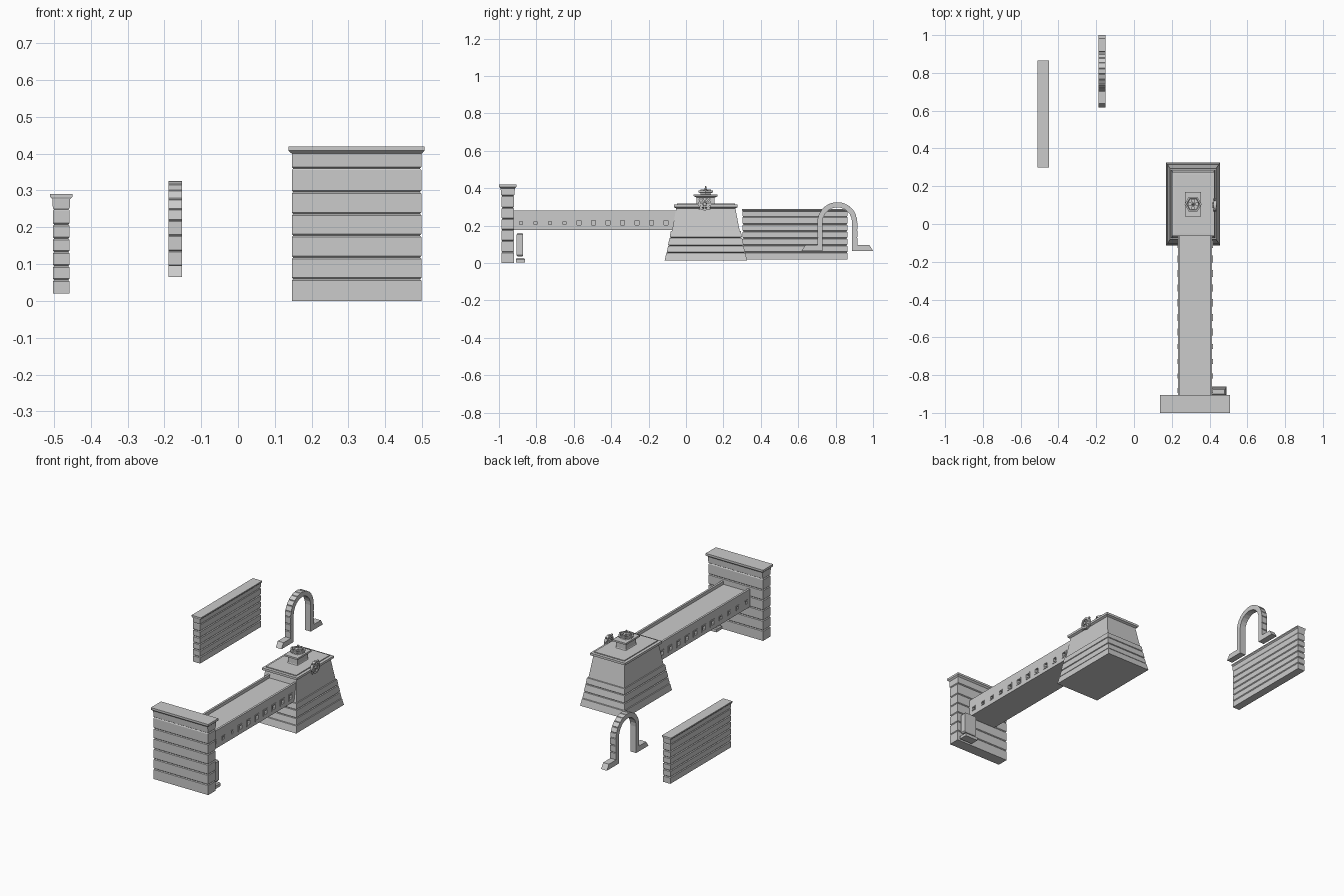
import bpy, bmesh, math
from mathutils import Matrix, Vector

if "Cube" in bpy.data.objects:
    bpy.data.objects.remove(bpy.data.objects["Cube"])


def finish(bm, name):
    bmesh.ops.recalc_face_normals(bm, faces=bm.faces)
    me = bpy.data.meshes.new(name)
    bm.to_mesh(me)
    bm.free()
    ob = bpy.data.objects.new(name, me)
    bpy.context.collection.objects.link(ob)
    return ob


def add_box(bm, x0, x1, y0, y1, z0, z1):
    m = Matrix.Translation(((x0 + x1) / 2, (y0 + y1) / 2, (z0 + z1) / 2))
    bmesh.ops.create_cube(bm, size=1, matrix=m @ Matrix.Diagonal((x1 - x0, y1 - y0, z1 - z0, 1)))


def add_loft(bm, loops):
    """Closed skin through a list of vertex loops."""
    rings = [[bm.verts.new(p) for p in loop] for loop in loops]
    n = len(rings[0])
    for a, b in zip(rings, rings[1:]):
        for i in range(n):
            bm.faces.new((a[i], a[(i + 1) % n], b[(i + 1) % n], b[i]))
    bm.faces.new(rings[0][::-1])
    bm.faces.new(rings[-1])


def rect_stack(name, cx, cy, levels):
    """Rectangular tower from (z, half width, half depth) levels."""
    bm = bmesh.new()
    add_loft(bm, [[(cx + sx * hx, cy + sy * hy, z) for sx, sy in ((-1, -1), (1, -1), (1, 1), (-1, 1))]
                  for z, hx, hy in levels])
    return finish(bm, name)


def round_stack(name, cx, cy, n, levels):
    """n-sided stack from (z, radius) levels."""
    bm = bmesh.new()
    add_loft(bm, [[(cx + r * math.cos(math.tau * i / n), cy + r * math.sin(math.tau * i / n), z)
                   for i in range(n)] for z, r in levels])
    return finish(bm, name)


def courses(z0, z1, n, hx, hy, groove=0.004):
    """Stone courses separated by V grooves."""
    levels, h = [(z0, hx, hy)], (z1 - z0) / n
    for i in range(1, n):
        z = z0 + i * h
        levels += [(z - groove, hx, hy), (z, hx - groove, hy - groove), (z + groove, hx, hy)]
    return levels + [(z1, hx, hy)]


# End wall with moulded cap
rect_stack("end_wall", 0.322, -0.953, courses(0, 0.355, 6, 0.176, 0.033) + [
    (0.36, 0.172, 0.030), (0.364, 0.176, 0.036), (0.40, 0.176, 0.038),
    (0.408, 0.185, 0.047), (0.42, 0.185, 0.047)])

# Free-standing wall
rect_stack("side_wall", -0.48, 0.583, courses(0.02, 0.245, 6, 0.023, 0.28) + [
    (0.249, 0.020, 0.278), (0.253, 0.023, 0.28), (0.277, 0.024, 0.281),
    (0.283, 0.03, 0.283), (0.29, 0.03, 0.283)])

# Tapered tower with stepped base tiers
CX, CY = 0.313, 0.106
tower = []
for z0, z1, a, b in ((0.015, 0.054, 0.220, 0.211), (0.058, 0.091, 0.209, 0.202),
                     (0.097, 0.134, 0.202, 0.194), (0.140, 0.171, 0.193, 0.187)):
    tower += [(z0, a * 0.65, a), (z1, b * 0.65, b), (z1 + 0.001, b * 0.65 - 0.008, b - 0.008)]
tower += [(0.172, 0.116, 0.181), (0.293, 0.101, 0.158), (0.299, 0.113, 0.170), (0.312, 0.113, 0.170),
          (0.313, 0.097, 0.155), (0.318, 0.097, 0.155)]
rect_stack("tower", CX, CY, tower)

# Bridge with parapets: U section extruded along y
bx0, bx1 = 0.232, 0.414
section = [(bx0, 0.176), (bx1, 0.176), (bx1, 0.28), (bx1 - 0.012, 0.28), (bx1 - 0.012, 0.262),
           (bx0 + 0.012, 0.262), (bx0 + 0.012, 0.28), (bx0, 0.28)]
bm = bmesh.new()
add_loft(bm, [[(x, y, z) for x, z in section] for y in (-0.925, -0.03)])
bridge = finish(bm, "bridge")

# Stepped square windows cut in both bridge sides, each with a thin frame
bm_cut, bm_frame = bmesh.new(), bmesh.new()
WZ = 0.215
for i in range(11):
    y = -0.882 + i * 0.0775
    w = 0.013 if i < 4 else 0.019
    for side, x in ((-1, bx0), (1, bx1)):
        xa, xb = sorted((x - side * 0.02, x + side * 0.01))
        t = w * 0.6
        add_box(bm_cut, xa, xb, y - t, y + t, WZ - t, WZ + t)
        xa, xb = sorted((x - side * 0.003, x + side * 0.003))
        for s in (-1, 1):
            lo, hi = sorted((s * t, s * w))
            add_box(bm_frame, xa, xb, y - w, y + w, WZ + lo, WZ + hi)
            add_box(bm_frame, xa, xb, y + lo, y + hi, WZ - t, WZ + t)
finish(bm_frame, "window_frames")
cutter = finish(bm_cut, "window_cutter")
cutter.hide_render = True
cutter.hide_set(True)
mod = bridge.modifiers.new("windows", "BOOLEAN")
mod.operation, mod.object, mod.solver = "DIFFERENCE", cutter, "EXACT"

# Pedestal and hexagonal finial on the tower
FX, FY = 0.313, 0.105
rect_stack("pedestal", FX, FY, [(0.312, 0.036, 0.054), (0.322, 0.031, 0.048), (0.350, 0.031, 0.048),
                                (0.358, 0.043, 0.064), (0.368, 0.043, 0.064)])
round_stack("finial_cup", FX, FY, 6, [(0.366, 0.034), (0.374, 0.030), (0.378, 0.045), (0.387, 0.045),
                                      (0.388, 0.036), (0.379, 0.032)])
round_stack("finial_spike", FX, FY, 8, [(0.376, 0.012), (0.392, 0.012), (0.395, 0.006), (0.411, 0.003)])
bm = bmesh.new()
for a in range(4):
    c, s = math.cos(a * math.pi / 2), math.sin(a * math.pi / 2)
    px, py = FX + 0.02 * c, FY + 0.02 * s
    add_box(bm, px - 0.008, px + 0.008, py - 0.008, py + 0.008, 0.376, 0.394)
finish(bm, "finial_petals")

# Round emblem on the right edge of the tower: ring, spokes and points
EC = Vector((0.428, 0.1, 0.315))
bm = bmesh.new()
n = 16
prof = [(-0.008, 0.024), (0.008, 0.024), (0.008, 0.034), (-0.008, 0.034)]
ring = [[bm.verts.new(EC + Vector((dx, r * math.cos(math.tau * i / n), r * math.sin(math.tau * i / n))))
         for dx, r in prof] for i in range(n)]
for i in range(n):
    a, b = ring[i], ring[(i + 1) % n]
    for j in range(4):
        bm.faces.new((a[j], a[(j + 1) % 4], b[(j + 1) % 4], b[j]))
for k in range(4):
    m = Matrix.Translation(EC) @ Matrix.Rotation(k * math.pi / 4, 4, 'X')
    bmesh.ops.create_cube(bm, size=1, matrix=m @ Matrix.Diagonal((0.008, 0.084 if k % 2 else 0.07, 0.008, 1)))
bmesh.ops.create_cone(bm, cap_ends=True, segments=8, radius1=0.014, radius2=0.009, depth=0.024,
                      matrix=Matrix.Translation(EC) @ Matrix.Rotation(math.pi / 2, 4, 'Y'))
finish(bm, "tower_emblem")

# Stone arch: leg blocks, wedge stones and splayed feet
AY, SPRING, RO, RI, AX0, AX1 = 0.809, 0.219, 0.107, 0.079, -0.189, -0.152


def prism(bm, pts):
    add_loft(bm, [[(x, y, z) for y, z in pts] for x in (AX0, AX1)])


def arch_point(r, a):
    return AY + r * math.cos(a), SPRING + r * math.sin(a)


bm = bmesh.new()
stones = 11
for i in range(stones):
    a0, a1 = math.pi * i / stones, math.pi * (i + 1) / stones
    g = 0.012
    prism(bm, [arch_point(RI, a0), arch_point(RO - 0.003, a0), arch_point(RO, a0 + g * 2),
               arch_point(RO, a1 - g * 2), arch_point(RO - 0.003, a1), arch_point(RI, a1)])
for s in (-1, 1):
    for k in range(3):
        z0, z1 = 0.094 + k * 0.0417, 0.094 + (k + 1) * 0.0417
        prism(bm, [(AY + s * RI, z0), (AY + s * (RO - 0.003), z0), (AY + s * RO, z0 + 0.003),
                   (AY + s * RO, z1 - 0.003), (AY + s * (RO - 0.003), z1), (AY + s * RI, z1)])
    prism(bm, [(AY + s * RI, 0.065), (AY + s * 0.191, 0.065), (AY + s * 0.172, 0.096), (AY + s * RI, 0.096)])
finish(bm, "arch")

# Small upright slab and plinth behind the end wall
rect_stack("slab", 0.446, -0.888, [(0.035, 0.034, 0.013), (0.042, 0.040, 0.017),
                                   (0.152, 0.040, 0.017), (0.16, 0.034, 0.013)])
rect_stack("plinth", 0.448, -0.885, [(0.003, 0.042, 0.025), (0.02, 0.042, 0.025), (0.026, 0.036, 0.02)])
